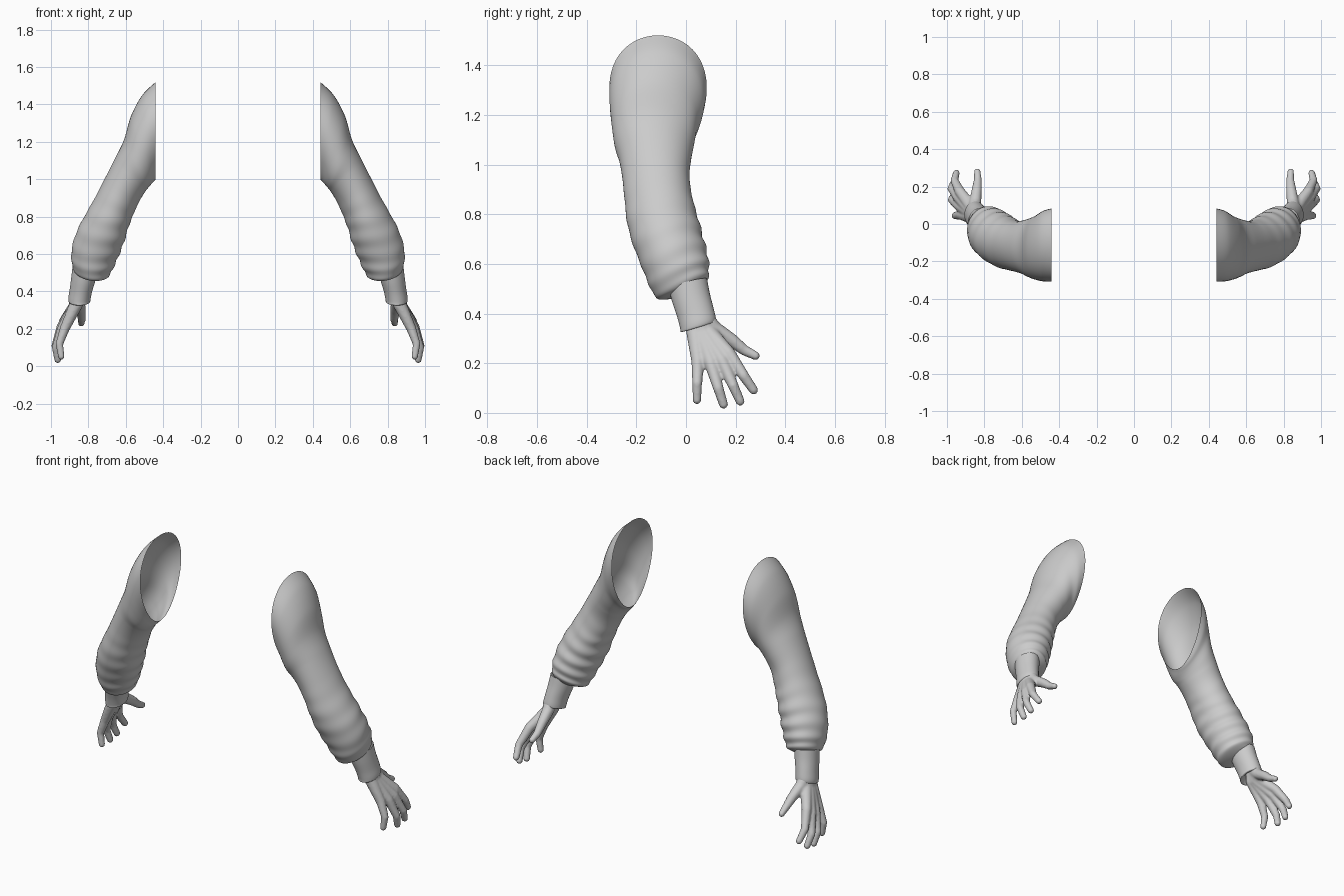
import bpy
import bmesh
import math
from mathutils import Vector

cube = bpy.data.objects.get("Cube")
if cube:
    bpy.data.objects.remove(cube, do_unlink=True)

grey = bpy.data.materials.new("plain_grey")
grey.use_nodes = True
colour = (0.6, 0.6, 0.6, 1)
grey.diffuse_color = colour
grey.node_tree.nodes["Principled BSDF"].inputs["Base Color"].default_value = colour


def finish(bm, name):
    bmesh.ops.recalc_face_normals(bm, faces=bm.faces)
    mesh = bpy.data.meshes.new(name)
    bm.to_mesh(mesh)
    bm.free()
    mesh.materials.append(grey)
    mesh.shade_smooth()
    obj = bpy.data.objects.new(name, mesh)
    bpy.context.collection.objects.link(obj)
    return obj


def mirror(obj):
    mod = obj.modifiers.new("other_arm", 'MIRROR')
    mod.use_mirror_merge = False


def spline(rows, u):
    """Catmull-Rom value of a list of rows at u in 0..1."""
    s = u * (len(rows) - 1)
    i = min(int(s), len(rows) - 2)
    t = s - i
    pick = [rows[max(0, min(len(rows) - 1, i + k))] for k in (-1, 0, 1, 2)]
    return [0.5 * (2 * b + (c - a) * t + (2 * a - 5 * b + 4 * c - d) * t ** 2
                   + (3 * b - a - 3 * c + d) * t ** 3) for a, b, c, d in zip(*pick)]


def loft(name, rows, steps, sides, ripple=None, cap=False):
    """Rows hold outer x, z, inner x, z, front y, back y, back lift."""
    bm = bmesh.new()
    rings = []
    for n in range(steps + 1):
        u = n / steps
        xo, zo, xi, zi, y0, y1, lift = spline(rows, u)
        centre = Vector(((xo + xi) / 2, (y0 + y1) / 2, (zo + zi) / 2))
        across = Vector((xo - xi, 0, zo - zi)) / 2
        depth = Vector((0, (y1 - y0) / 2, lift))
        ring = []
        for k in range(sides):
            a = math.tau * k / sides
            egg = 1 + 0.2 * math.cos(a) * max(0, 1 - 3 * u) if ripple else 1
            offset = across * math.cos(a) + depth * math.sin(a) * egg
            if ripple:
                offset *= 1 + ripple(u, a)
            ring.append(bm.verts.new(centre + offset))
        rings.append(ring)
    for r, s in zip(rings, rings[1:]):
        for k in range(sides):
            m = (k + 1) % sides
            bm.faces.new((r[k], r[m], s[m], s[k]))
    if cap:
        bm.faces.new(rings[-1])
    return finish(bm, name)


def folds(u, a):
    """Cloth folds, strongest on the inner back of the forearm."""
    grow = max(0, min(1, (u - 0.42) / 0.25)) * min(1, (1 - u) * 12)
    side = 0.35 + 0.65 * (0.5 + 0.5 * math.cos(a - 2.2))
    wave = math.sin(u * 72 + 1.3 * math.sin(a + 0.6) + 0.7 * math.sin(2 * a))
    broad = math.sin(3 * a + u * 13) * 0.014 * min(1, u * 5)
    return 0.03 * grow * side * wave + broad


# Sleeve, open at the shoulder
sleeve = loft("sleeve", [
    (0.44, 1.52, 0.44, 1.00, -0.305, 0.08, 0),
    (0.51, 1.45, 0.447, 0.99, -0.305, 0.07, 0),
    (0.57, 1.34, 0.46, 0.975, -0.30, 0.045, 0),
    (0.61, 1.21, 0.48, 0.955, -0.29, 0.03, 0),
    (0.66, 1.11, 0.50, 0.93, -0.27, 0.02, 0),
    (0.71, 1.01, 0.53, 0.88, -0.255, 0.015, 0),
    (0.765, 0.90, 0.56, 0.81, -0.245, 0.03, 0),
    (0.82, 0.80, 0.585, 0.74, -0.235, 0.05, 0.01),
    (0.865, 0.71, 0.61, 0.66, -0.21, 0.068, 0.02),
    (0.89, 0.62, 0.64, 0.59, -0.175, 0.085, 0.03),
    (0.89, 0.555, 0.67, 0.525, -0.145, 0.092, 0.035),
    (0.875, 0.51, 0.70, 0.48, -0.11, 0.085, 0.035),
    (0.85, 0.505, 0.77, 0.475, -0.05, 0.06, 0.02),
], 110, 56, folds)
mirror(sleeve)

# Inner cuff with a rolled lip
cuff = loft("cuff", [
    (0.885, 0.53, 0.75, 0.51, -0.07, 0.085, 0.02),
    (0.892, 0.47, 0.762, 0.46, -0.055, 0.095, 0.02),
    (0.900, 0.41, 0.780, 0.40, -0.035, 0.11, 0.02),
    (0.907, 0.365, 0.788, 0.36, -0.024, 0.12, 0.02),
    (0.904, 0.345, 0.792, 0.345, -0.02, 0.118, 0.02),
    (0.89, 0.35, 0.808, 0.35, -0.005, 0.10, 0.016),
    (0.88, 0.37, 0.82, 0.37, 0.01, 0.09, 0.012),
], 28, 40, cap=True)
mirror(cuff)

# Hand: chains of tapered segments fused into one skin; points are x, y, z, radius
WRIST = (0.853, 0.055, 0.40, 0.042)
CHAINS = {
    "little": [WRIST, (0.865, 0.035, 0.33, 0.036), (0.925, 0.048, 0.205, 0.027),
               (0.955, 0.045, 0.12, 0.021), (0.945, 0.044, 0.052, 0.018)],
    "ring": [WRIST, (0.87, 0.055, 0.32, 0.036), (0.94, 0.10, 0.20, 0.028),
             (0.974, 0.13, 0.10, 0.022), (0.964, 0.151, 0.035, 0.019)],
    "middle": [WRIST, (0.87, 0.07, 0.32, 0.037), (0.943, 0.145, 0.21, 0.028),
               (0.976, 0.19, 0.11, 0.022), (0.966, 0.218, 0.047, 0.019)],
    "index": [WRIST, (0.865, 0.085, 0.33, 0.036), (0.93, 0.172, 0.24, 0.028),
              (0.96, 0.232, 0.15, 0.022), (0.95, 0.272, 0.092, 0.019)],
    "thumb": [WRIST, (0.85, 0.11, 0.34, 0.034), (0.84, 0.185, 0.292, 0.028),
              (0.835, 0.235, 0.252, 0.022), (0.838, 0.28, 0.23, 0.018)],
}
bm = bmesh.new()
for chain in CHAINS.values():
    for start, end in zip(chain, chain[1:]):
        p, q = Vector(start[:3]), Vector(end[:3])
        # Closely spaced balls give a smooth tapered limb
        count = max(2, int((q - p).length / 0.007))
        for i in range(count + 1):
            t = i / count
            ball = bmesh.ops.create_icosphere(
                bm, subdivisions=2, radius=start[3] + (end[3] - start[3]) * t)
            bmesh.ops.translate(bm, verts=ball["verts"], vec=p.lerp(q, t))
hand = finish(bm, "hand")
fuse = hand.modifiers.new("fuse", 'REMESH')
fuse.mode = 'VOXEL'
fuse.voxel_size = 0.006
fuse.use_smooth_shade = True
soften = hand.modifiers.new("soften", 'SMOOTH')
soften.factor = 0.5
soften.iterations = 5
mirror(hand)
